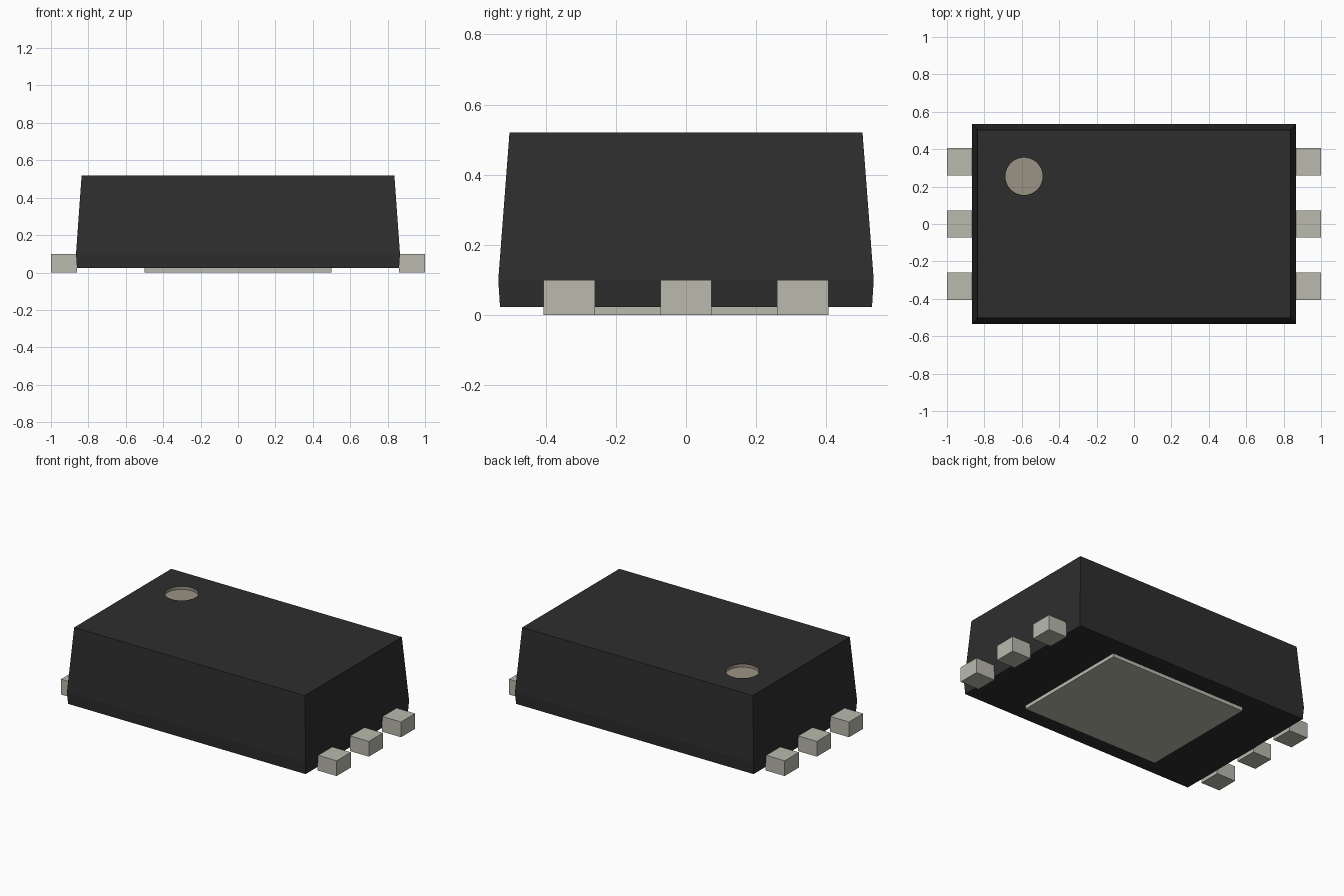
import bpy
import bmesh
from mathutils import Matrix

if "Cube" in bpy.data.objects:
    bpy.data.objects.remove(bpy.data.objects["Cube"], do_unlink=True)


def material(name, rgb):
    m = bpy.data.materials.new(name)
    m.use_nodes = True
    m.diffuse_color = (*rgb, 1)
    bsdf = next(n for n in m.node_tree.nodes if n.type == 'BSDF_PRINCIPLED')
    bsdf.inputs["Base Color"].default_value = (*rgb, 1)
    return m


BLACK = material("black plastic", (0.027, 0.027, 0.027))
METAL = material("tin metal", (0.49, 0.49, 0.425))
BEIGE = material("beige marker", (0.33, 0.29, 0.235))


def add_object(name, bm, mats):
    bmesh.ops.recalc_face_normals(bm, faces=bm.faces)
    mesh = bpy.data.meshes.new(name)
    bm.to_mesh(mesh)
    bm.free()
    for m in mats:
        mesh.materials.append(m)
    obj = bpy.data.objects.new(name, mesh)
    bpy.context.collection.objects.link(obj)
    return obj


def box(name, lo, hi, mat):
    bm = bmesh.new()
    bmesh.ops.create_cube(bm, size=1)
    for v in bm.verts:
        v.co = [lo[i] if v.co[i] < 0 else hi[i] for i in range(3)]
    return add_object(name, bm, [mat])


# Package body: stacked rectangles (half x, half y, z), narrowing to the top
bm = bmesh.new()
rings = [[bm.verts.new((sx * hx, sy * hy, z))
          for sx, sy in ((-1, -1), (1, -1), (1, 1), (-1, 1))]
         for hx, hy, z in ((0.861, 0.53, 0.023), (0.866, 0.535, 0.10), (0.836, 0.503, 0.52))]
for a, b in zip(rings, rings[1:]):
    for i in range(4):
        j = (i + 1) % 4
        bm.faces.new((a[i], a[j], b[j], b[i]))
bm.faces.new(rings[0][::-1])
bm.faces.new(rings[-1])
body = add_object("body", bm, [BLACK, BEIGE])

# Round marker recess in the top, its floor and wall in beige
bm = bmesh.new()
bmesh.ops.create_cone(bm, cap_ends=True, segments=40, radius1=0.1, radius2=0.1,
                      depth=0.1, matrix=Matrix.Translation((-0.588, 0.255, 0.55)))
for f in bm.faces:
    f.material_index = 1
cutter = add_object("marker_cutter", bm, [BLACK, BEIGE])
cutter.hide_render = True
mod = body.modifiers.new("marker_recess", 'BOOLEAN')
mod.operation = 'DIFFERENCE'
mod.solver = 'EXACT'
mod.object = cutter
bpy.context.view_layer.objects.active = body
body.select_set(True)
bpy.ops.object.modifier_apply(modifier=mod.name)
bpy.data.objects.remove(cutter, do_unlink=True)

# Thermal pad underneath
box("thermal_pad", (-0.5, -0.405, 0), (0.5, 0.405, 0.026), METAL)

# Three leads on each side
for side, s in (("left", 1), ("right", -1)):
    for pos, y in (("front", -0.333), ("middle", 0), ("back", 0.333)):
        x0, x1 = sorted((s * 0.862, s * 1.0))
        box(f"{side}_{pos}_lead", (x0, y - 0.073, 0), (x1, y + 0.073, 0.1), METAL)
